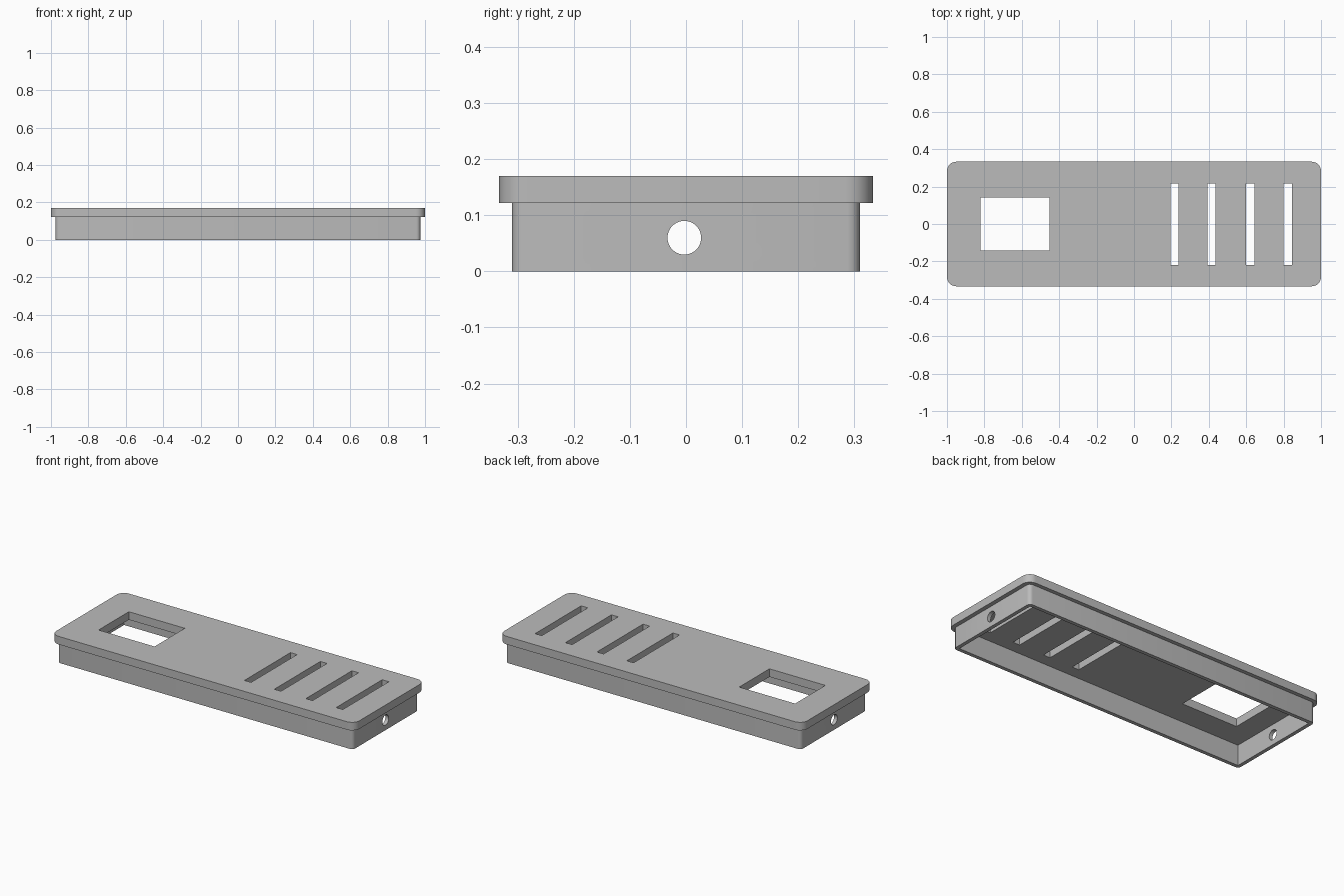
import bpy, bmesh, math
from mathutils import Matrix

if "Cube" in bpy.data.objects:
    bpy.data.objects.remove(bpy.data.objects["Cube"], do_unlink=True)

grey = bpy.data.materials.new("plain grey")
grey.use_nodes = True
colour = (0.5, 0.5, 0.5, 1)
grey.diffuse_color = colour
grey.node_tree.nodes["Principled BSDF"].inputs["Base Color"].default_value = colour


def finish(name, bm):
    mesh = bpy.data.meshes.new(name)
    bm.to_mesh(mesh)
    bm.free()
    mesh.materials.append(grey)
    obj = bpy.data.objects.new(name, mesh)
    bpy.context.collection.objects.link(obj)
    return obj


def slab(name, x0, x1, y0, y1, z0, z1, radius=0, segments=8):
    """Box with optionally rounded vertical corners."""
    bm = bmesh.new()
    bmesh.ops.create_cube(bm, size=1)
    for v in bm.verts:
        v.co.x = x1 if v.co.x > 0 else x0
        v.co.y = y1 if v.co.y > 0 else y0
        v.co.z = z1 if v.co.z > 0 else z0
    if radius:
        upright = [e for e in bm.edges
                   if abs(e.verts[0].co.z - e.verts[1].co.z) > 0.01]
        bmesh.ops.bevel(bm, geom=upright, offset=radius, segments=segments,
                        profile=0.5, affect='EDGES')
    return finish(name, bm)


def cut(target, cutters):
    for cutter in cutters:
        cutter.hide_render = True
        mod = target.modifiers.new("cut", 'BOOLEAN')
        mod.operation = 'DIFFERENCE'
        mod.solver = 'EXACT'
        mod.object = cutter
    bpy.context.view_layer.update()
    graph = bpy.context.evaluated_depsgraph_get()
    mesh = bpy.data.meshes.new_from_object(target.evaluated_get(graph))
    target.modifiers.clear()
    target.data = mesh
    for cutter in cutters:
        bpy.data.objects.remove(cutter, do_unlink=True)
    bpy.ops.object.select_all(action='DESELECT')
    target.select_set(True)
    bpy.context.view_layer.objects.active = target
    bpy.ops.object.shade_smooth_by_angle(angle=math.radians(30))


SEAM, TOP = 0.122, 0.17

# Top plate with a window and four vent slots
plate = slab("top_plate", -1, 1, -0.333, 0.333, SEAM, TOP, 0.05)
openings = [slab("window_cutter", -0.82, -0.451, -0.142, 0.143, 0, 0.3)]
for x in (0.195, 0.392, 0.6, 0.8):
    openings.append(slab("slot_cutter", x, x + 0.044, -0.218, 0.216, 0, 0.3))
cut(plate, openings)

# Skirt wall, open below, with a cable hole through both ends
skirt = slab("skirt_wall", -0.975, 0.975, -0.31, 0.31, 0, SEAM, 0.022, 4)
hollow = slab("hollow_cutter", -0.953, 0.953, -0.288, 0.288, -0.1, 0.3)
bm = bmesh.new()
bmesh.ops.create_cone(bm, cap_ends=True, segments=40, radius1=0.03,
                      radius2=0.03, depth=3,
                      matrix=Matrix.Translation((0, -0.003, 0.06))
                      @ Matrix.Rotation(math.pi / 2, 4, 'Y'))
cut(skirt, [hollow, finish("hole_cutter", bm)])
